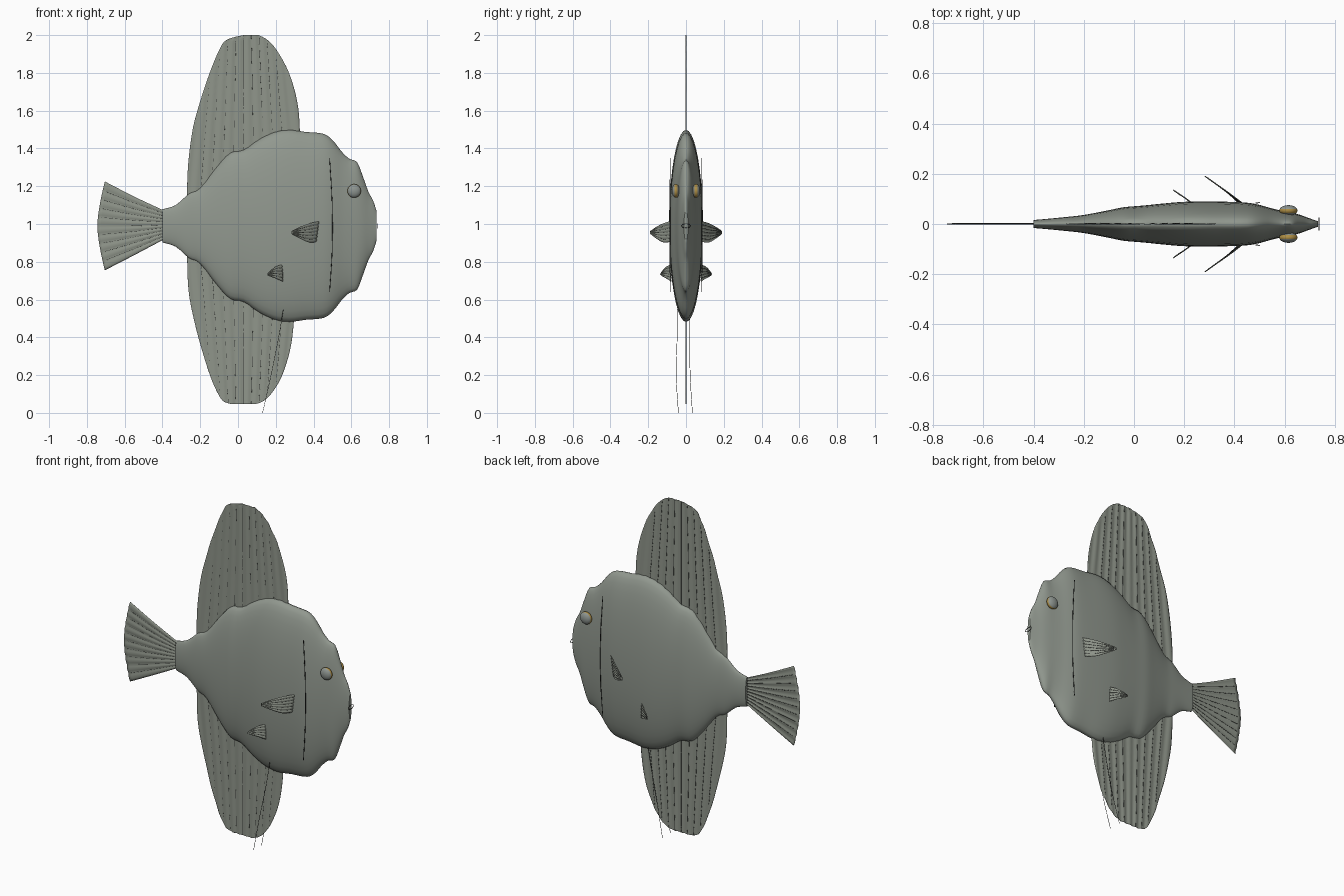
import bpy, math
from mathutils import Vector

if "Cube" in bpy.data.objects:
    bpy.data.objects.remove(bpy.data.objects["Cube"])


def material(name, rgb):
    m = bpy.data.materials.new(name)
    m.diffuse_color = (*rgb, 1)
    m.use_nodes = True
    m.node_tree.nodes["Principled BSDF"].inputs["Base Color"].default_value = m.diffuse_color
    return m


SKIN = material("grey green skin", (0.285, 0.315, 0.275))
FIN = material("pale grey green fin", (0.275, 0.30, 0.255))
DARK = material("dark line", (0.04, 0.043, 0.04))
GOLD = material("gold iris", (0.42, 0.27, 0.06))
LENS = material("grey eye lens", (0.27, 0.30, 0.28))


def smooth_path(pts, n):
    """Catmull-Rom through tuples, n steps per span."""
    out = []
    for i in range(len(pts) - 1):
        a, b, c, d = (Vector(pts[max(0, min(len(pts) - 1, i + k))]) for k in (-1, 0, 1, 2))
        for j in range(n):
            t = j / n
            out.append(0.5 * (2 * b + (c - a) * t + (2 * a - 5 * b + 4 * c - d) * t * t
                              + (3 * b - a - 3 * c + d) * t ** 3))
    return out + [Vector(pts[-1])]


def mesh_object(name, verts, faces, mat):
    me = bpy.data.meshes.new(name)
    me.from_pydata(verts, [], faces)
    me.materials.append(mat)
    me.update()
    me.shade_smooth()
    ob = bpy.data.objects.new(name, me)
    bpy.context.collection.objects.link(ob)
    return ob


def sheet(name, grid):
    """Thin fin membrane from a grid of points."""
    w = len(grid[0])
    faces = [(i * w + c, i * w + c + 1, (i + 1) * w + c + 1, (i + 1) * w + c)
             for i in range(len(grid) - 1) for c in range(w - 1)]
    ob = mesh_object(name, [v for r in grid for v in r], faces, FIN)
    s = ob.modifiers.new("thickness", 'SOLIDIFY')
    s.thickness = 0.0015
    s.offset = 0
    return ob


def tubes(name, paths, radius, mat, cyclic=False):
    cu = bpy.data.curves.new(name, 'CURVE')
    cu.dimensions = '3D'
    cu.bevel_depth = radius
    cu.bevel_resolution = 1
    cu.use_fill_caps = True
    cu.materials.append(mat)
    for path in paths:
        sp = cu.splines.new('POLY')
        sp.points.add(len(path) - 1)
        sp.use_cyclic_u = cyclic
        for p, co in zip(sp.points, path):
            p.co = (*co, 1)
    ob = bpy.data.objects.new(name, cu)
    bpy.context.collection.objects.link(ob)
    return ob


def fan_fin(name, rows, rays, pleat=0.002, steps=3, bulge=(0, 0, 0)):
    """Pleated fan; each row is (x,y,z of one edge, x,y,z of the other)."""
    left = smooth_path([r[:3] for r in rows], steps)
    right = smooth_path([r[3:] for r in rows], steps)
    cols = 4 * (rays + 1)
    mid = len(left) // 2
    normal = (right[mid] - left[mid]).cross(left[-1] - left[0]).normalized()
    grid = []
    for i, (a, b) in enumerate(zip(left, right)):
        t = i / (len(left) - 1)
        grid.append([a.lerp(b, c / cols) + normal * pleat * math.cos(math.pi * c / 2)
                     + Vector(bulge) * t * (1 - abs(2 * c / cols - 1) ** 1.5)
                     for c in range(cols + 1)])
    sheet(name, grid)
    tubes(name + "_rays", [[r[4 * k] for r in grid[:-1]] for k in range(1, rays + 1)],
          0.0013, DARK)


def tall_fin(name, rows, rays=9, pleat=0.002, cols=60):
    """Upright fin from (z, rear x, front x), rays leaning gently to its middle."""
    rows = smooth_path(rows, 4)
    z0, z1 = rows[0].x, rows[-1].x
    half, mid = 0.29, 0.03

    def spread(z):
        return half * (1 - 0.3 * (z - z0) / (z1 - z0))

    gap = 2 / (rays + 1)
    grid = []
    for z, a, b in rows:
        xs = [a + (b - a) * c / cols for c in range(cols + 1)]
        grid.append([Vector((x, pleat * math.cos(2 * math.pi * (x - mid) / spread(z) / gap), z))
                     for x in xs])
    sheet(name, grid)
    paths = []
    for k in range(1, rays + 1):
        v = -1 + k * gap
        p = [(mid + v * spread(z), pleat, z) for z, a, b in rows
             if a + 0.01 < mid + v * spread(z) < b - 0.01]
        if len(p) > 1:
            paths.append(p)
    tubes(name + "_rays", paths, 0.0013, DARK)


# Body: elliptical rings along x (x, half height, half width)
stations = [(-0.40, 0.088, 0.016), (-0.33, 0.11, 0.022), (-0.26, 0.17, 0.029), (-0.20, 0.20, 0.036),
            (-0.11, 0.315, 0.053), (-0.04, 0.387, 0.067), (0.03, 0.402, 0.073), (0.11, 0.457, 0.081),
            (0.19, 0.495, 0.088), (0.27, 0.508, 0.09), (0.36, 0.497, 0.089), (0.45, 0.488, 0.085),
            (0.50, 0.455, 0.076), (0.55, 0.392, 0.062), (0.59, 0.355, 0.053), (0.63, 0.338, 0.045),
            (0.66, 0.265, 0.037), (0.69, 0.182, 0.026), (0.715, 0.135, 0.017), (0.733, 0.08, 0.011)]
CZ, SEG = 0.99, 40
rings = smooth_path(stations, 3)
verts = [(x, w * math.cos(a), CZ + h * math.sin(a)) for x, h, w in rings
         for a in (2 * math.pi * k / SEG for k in range(SEG))]
faces = [(i * SEG + k, i * SEG + (k + 1) % SEG, (i + 1) * SEG + (k + 1) % SEG, (i + 1) * SEG + k)
         for i in range(len(rings) - 1) for k in range(SEG)]
faces += [tuple(range(SEG))[::-1], tuple(range(len(verts) - SEG, len(verts)))]
body = mesh_object("body", verts, faces, SKIN)
bpy.context.view_layer.objects.active = body
body.select_set(True)
bpy.ops.object.shade_smooth_by_angle(angle=math.radians(50))

# Tall upper and lower fins: (z, rear x, front x)
tall_fin("upper_fin", [(1.12, -0.27, 0.31), (1.30, -0.265, 0.325), (1.50, -0.24, 0.327),
                       (1.65, -0.20, 0.313), (1.80, -0.15, 0.27), (1.92, -0.10, 0.205),
                       (1.975, -0.06, 0.155), (2.0, 0.03, 0.11)])
tall_fin("lower_fin", [(0.86, -0.27, 0.28), (0.65, -0.262, 0.298), (0.48, -0.23, 0.295),
                       (0.33, -0.19, 0.275), (0.19, -0.145, 0.23), (0.10, -0.105, 0.175),
                       (0.06, -0.075, 0.13), (0.046, -0.03, 0.09)])

# Tail fan
fan_fin("tail_fin", [(-0.39, 0, 1.07, -0.39, 0, 0.92), (-0.55, 0, 1.145, -0.55, 0, 0.835),
                     (-0.705, 0, 1.225, -0.705, 0, 0.755)], 9, bulge=(-0.04, 0, 0), steps=6)

for s, side in ((-1, "left"), (1, "right")):
    # Paired side fins, swept back from the flank
    fan_fin(side + "_breast_fin",
            [(0.432, s * 0.083, 1.015, 0.415, s * 0.085, 0.905),
             (0.38, s * 0.122, 1.003, 0.375, s * 0.122, 0.903),
             (0.325, s * 0.16, 0.983, 0.325, s * 0.16, 0.925),
             (0.283, s * 0.19, 0.962, 0.283, s * 0.19, 0.948)], 5, 0.0015)
    fan_fin(side + "_belly_fin",
            [(0.236, s * 0.078, 0.785, 0.238, s * 0.078, 0.695),
             (0.205, s * 0.102, 0.776, 0.205, s * 0.102, 0.71),
             (0.175, s * 0.122, 0.757, 0.175, s * 0.122, 0.721),
             (0.157, s * 0.135, 0.738, 0.157, s * 0.135, 0.73)], 4, 0.0015)

    # Gill line
    tubes(side + "_gill_line", [smooth_path([(0.485, s * 0.083, 1.35), (0.497, s * 0.085, 1.15),
                                             (0.50, s * 0.085, 0.98), (0.497, s * 0.085, 0.82),
                                             (0.485, s * 0.083, 0.64)], 6)], 0.0018, DARK)

    # Eye: grey ball with a gold band round its side
    bpy.ops.mesh.primitive_uv_sphere_add(segments=28, ring_count=20, radius=1,
                                         location=(0.615, s * 0.054, 1.175),
                                         rotation=(-s * math.pi / 2, 0, 0))
    eye = bpy.context.object
    eye.name = side + "_eye"
    eye.scale = (0.036, 0.036, 0.021)
    eye.data.materials.append(GOLD)
    eye.data.materials.append(LENS)
    for p in eye.data.polygons:
        p.use_smooth = True
        p.material_index = 0 if -0.4 < p.center.z < 0.36 else 1

# Trailing feelers under the belly
tubes("belly_feelers", [smooth_path([(0.24, y0, 0.55), (0.215, y0 * 1.02, 0.40), (0.175, y1, 0.2),
                                     (0.13, y2, 0.0)], 6)
                        for y0, y1, y2 in ((-0.046, -0.052, -0.04), (0.02, 0.022, 0.034))],
      0.0012, DARK)

# Small ring mouth
tubes("mouth", [[(0.737, 0.024 * math.cos(a), CZ + 0.011 * math.sin(a))
                 for a in (2 * math.pi * k / 24 for k in range(24))]], 0.0018, DARK, True)
